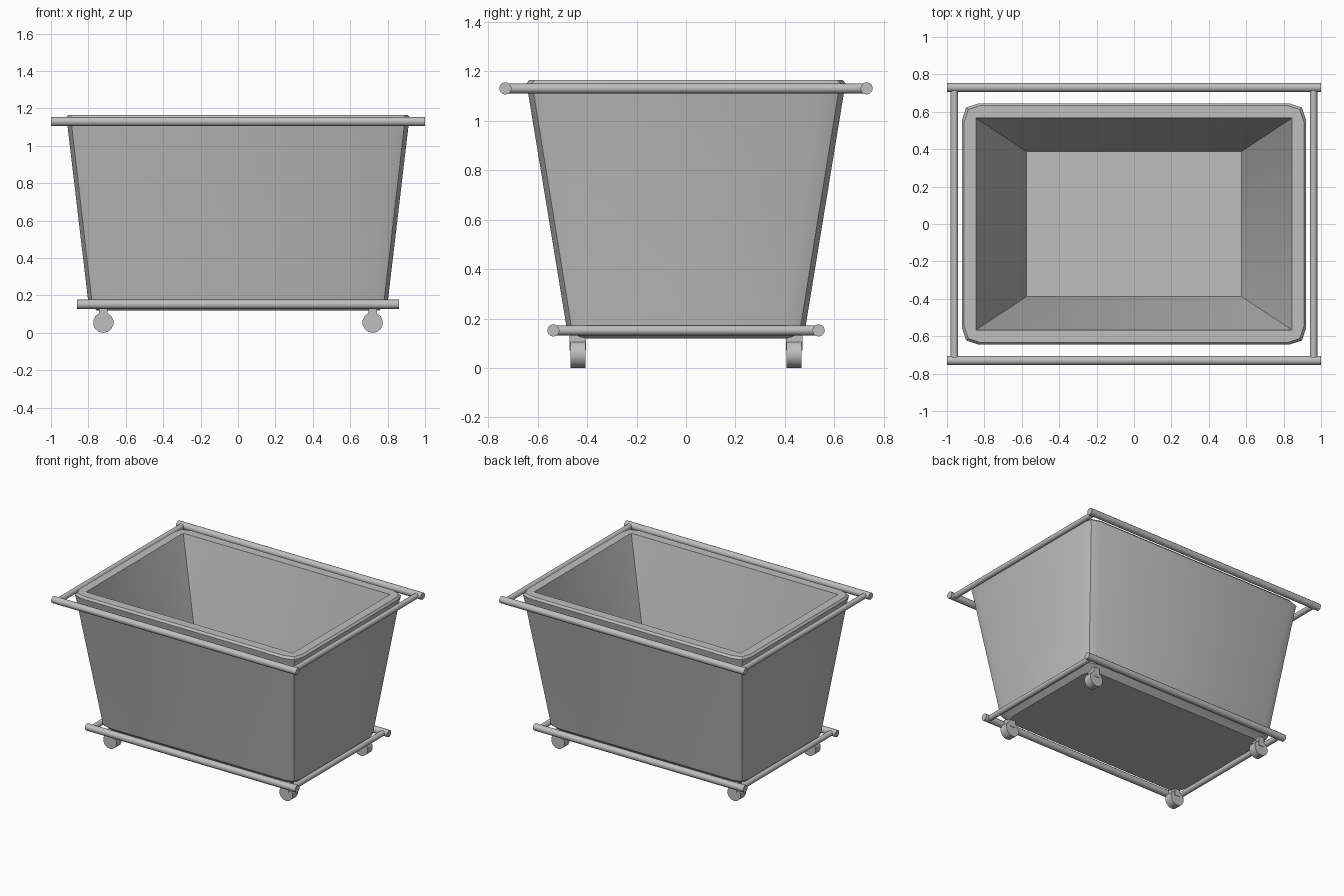
import bpy, bmesh
from mathutils import Vector
from math import radians

default = bpy.data.objects.get("Cube")
if default:
    bpy.data.objects.remove(default, do_unlink=True)

gray = bpy.data.materials.new("light_gray")
gray.use_nodes = True
COLOR = (0.52, 0.52, 0.52, 1)
gray.diffuse_color = COLOR
gray.node_tree.nodes["Principled BSDF"].inputs["Base Color"].default_value = COLOR


def finish(name, bm):
    """Turn a bmesh into a named, shaded object."""
    bmesh.ops.recalc_face_normals(bm, faces=bm.faces)
    mesh = bpy.data.meshes.new(name)
    bm.to_mesh(mesh)
    bm.free()
    obj = bpy.data.objects.new(name, mesh)
    bpy.context.collection.objects.link(obj)
    mesh.materials.append(gray)
    bpy.ops.object.select_all(action='DESELECT')
    obj.select_set(True)
    bpy.context.view_layer.objects.active = obj
    bpy.ops.object.shade_smooth_by_angle(angle=radians(31))
    return obj


def rod(name, start, end, radius, sides=12):
    """Closed cylinder between two points."""
    a, b = Vector(start), Vector(end)
    bm = bmesh.new()
    bmesh.ops.create_cone(bm, cap_ends=True, segments=sides,
                          radius1=radius, radius2=radius, depth=(b - a).length)
    turn = Vector((0, 0, 1)).rotation_difference(b - a).to_matrix()
    bmesh.ops.rotate(bm, verts=bm.verts, matrix=turn)
    bmesh.ops.translate(bm, verts=bm.verts, vec=(a + b) / 2)
    return finish(name, bm)


def box(name, center, size):
    bm = bmesh.new()
    bmesh.ops.create_cube(bm, size=1)
    bmesh.ops.scale(bm, verts=bm.verts, vec=size)
    bmesh.ops.translate(bm, verts=bm.verts, vec=center)
    return finish(name, bm)


def ring(bm, hx, hy, z, cut):
    """Rectangle outline with three points at each corner."""
    verts = []
    for sx, sy in ((1, 1), (-1, 1), (-1, -1), (1, -1)):
        corner = [(hx, hy - cut), (hx - cut * 0.25, hy - cut * 0.25), (hx - cut, hy)]
        if sx * sy < 0:
            corner.reverse()
        verts += [bm.verts.new((sx * x, sy * y, z)) for x, y in corner]
    return verts


# Tub: underside, tapered wall, rounded rim, then the inner well
bm = bmesh.new()
sections = [
    (0.755, 0.445, 0.12, 0.08),
    (0.80, 0.482, 0.16, 0.08),
    (0.912, 0.638, 1.11, 0.09),
    (0.92, 0.645, 1.15, 0.09),
    (0.908, 0.633, 1.165, 0.085),
    (0.845, 0.567, 1.165, 0.002),
    (0.575, 0.388, 0.17, 0.002),
]
rings = [ring(bm, *s) for s in sections]
for low, high in zip(rings, rings[1:]):
    for i in range(len(low)):
        j = (i + 1) % len(low)
        bm.faces.new((low[i], low[j], high[j], high[i]))
bm.faces.new(rings[0])
bm.faces.new(rings[-1])
finish("tub", bm)

# Upper and lower rail frames: half length, long rail y, side rail x, height
for level, hx, hy, side_x, z in (("upper", 1.0, 0.73, 0.96, 1.13),
                                 ("lower", 0.86, 0.536, 0.82, 0.152)):
    for label, s in (("front", -1), ("back", 1)):
        rod(f"{level}_{label}_rail", (-hx, s * hy, z), (hx, s * hy, z), 0.025)
    for label, s in (("right", -1), ("left", 1)):
        rod(f"{level}_{label}_rail", (s * side_x, -hy, z), (s * side_x, hy, z), 0.02)

# Casters: wheel and bracket under each corner
for x_label, sx in (("right", -1), ("left", 1)):
    for y_label, sy in (("front", -1), ("back", 1)):
        x, y = sx * 0.72, sy * 0.437
        name = f"{y_label}_{x_label}"
        rod(f"{name}_wheel", (x, y - 0.03, 0.055), (x, y + 0.03, 0.055), 0.055, 14)
        box(f"{name}_caster_bracket", (x, y, 0.105), (0.045, 0.066, 0.07))
